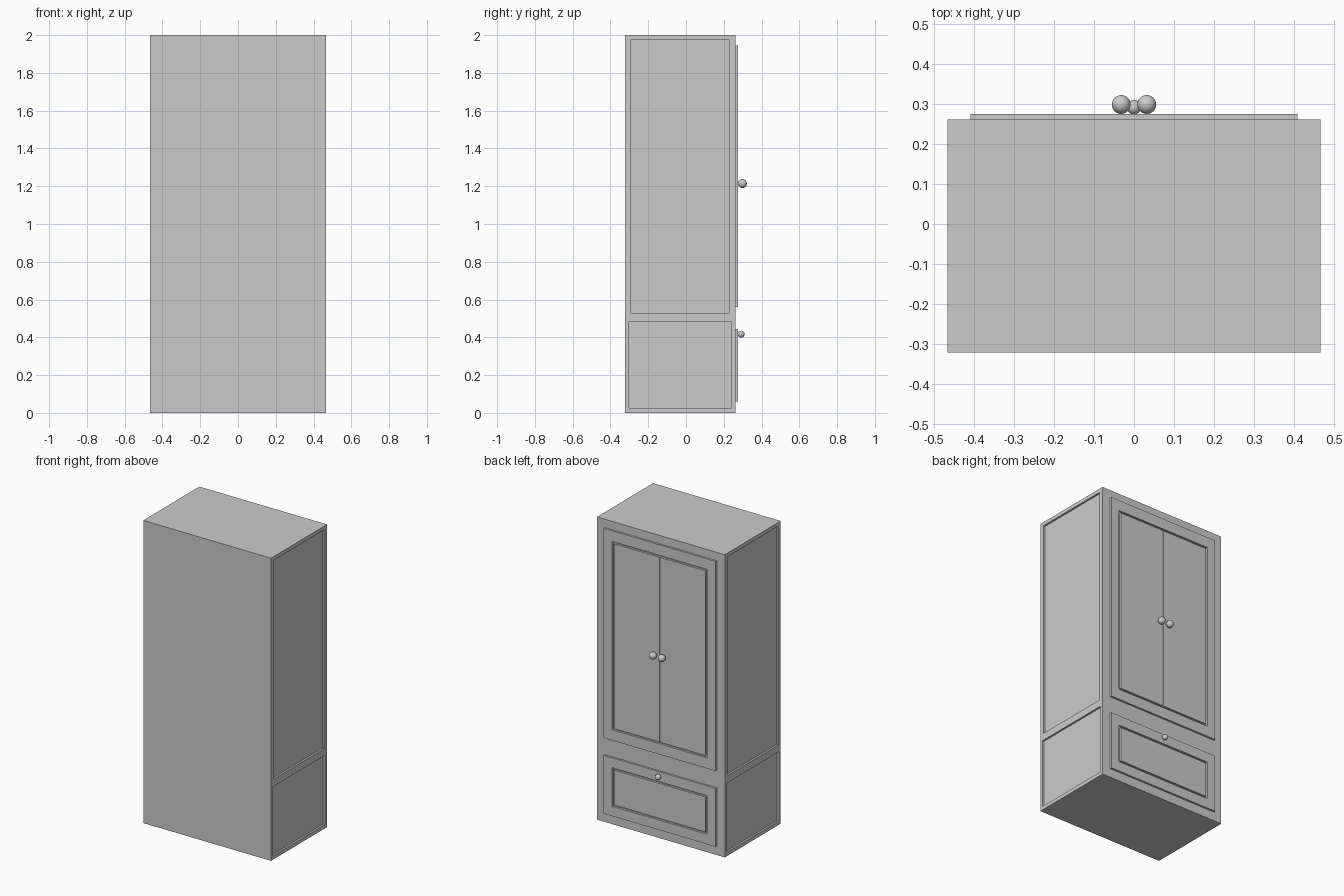
import bpy

if "Cube" in bpy.data.objects:
    bpy.data.objects.remove(bpy.data.objects["Cube"])

FRONT, FACE = 0.262, 0.275      # carcass face and raised door face (y)
GROOVE, GAP = 0.012, 0.004


def box(name, x, y, z):
    """Box from (min, max) ranges."""
    bpy.ops.mesh.primitive_cube_add(size=1, location=[(a + b) / 2 for a, b in (x, y, z)])
    ob = bpy.context.object
    ob.name = name
    ob.scale = [b - a for a, b in (x, y, z)]
    bpy.ops.object.transform_apply(location=False, rotation=False, scale=True)
    return ob


def cut(ob, cutter):
    """Subtract a cutter, then discard it."""
    mod = ob.modifiers.new("cut", 'BOOLEAN')
    mod.operation, mod.solver, mod.object = 'DIFFERENCE', 'EXACT', cutter
    bpy.ops.object.select_all(action='DESELECT')
    bpy.context.view_layer.objects.active = ob
    ob.select_set(True)
    bpy.ops.object.modifier_apply(modifier=mod.name)
    bpy.data.objects.remove(cutter, do_unlink=True)


def frame(name, x, z, ix, iz):
    """Raised rectangular moulding with an opening."""
    ob = box(name, (-x, x), (FRONT - 0.002, FACE), z)
    cut(ob, box("cutter", (-ix, ix), (FRONT - 0.05, FACE + 0.05), iz))


def knob(name, x, y, z, r):
    bpy.ops.mesh.primitive_uv_sphere_add(segments=32, ring_count=16, radius=r, location=(x, y, z))
    bpy.context.object.name = name
    bpy.ops.object.shade_smooth()


# Carcass with two sunken panels on each side
body = box("cabinet_body", (-0.467, 0.467), (-0.322, FRONT), (0, 2))
for s in (-1, 1):
    xr = sorted((s * 0.455, s * 0.5))
    cut(body, box("cutter", xr, (-0.295, 0.231), (0.53, 1.975)))
    cut(body, box("cutter", xr, (-0.302, 0.24), (0.025, 0.482)))

# Door surround with a pair of doors and knobs
frame("door_frame", 0.409, (0.56, 1.945), 0.347, (0.63, 1.875))
for side, s in (("left", -1), ("right", 1)):
    box(side + "_door", sorted((s * GAP / 2, s * (0.347 - GROOVE))),
        (FRONT - 0.002, FACE), (0.63 + GROOVE, 1.875 - GROOVE))
    knob(side + "_door_knob", s * 0.032, 0.299, 1.214, 0.0235)

# Drawer surround, drawer front and knob
frame("drawer_frame", 0.409, (0.06, 0.445), 0.347, (0.125, 0.38))
box("drawer_front", (-0.347 + GROOVE, 0.347 - GROOVE), (FRONT - 0.002, FACE),
    (0.125 + GROOVE, 0.38 - GROOVE))
knob("drawer_knob", 0, 0.292, 0.417, 0.018)
